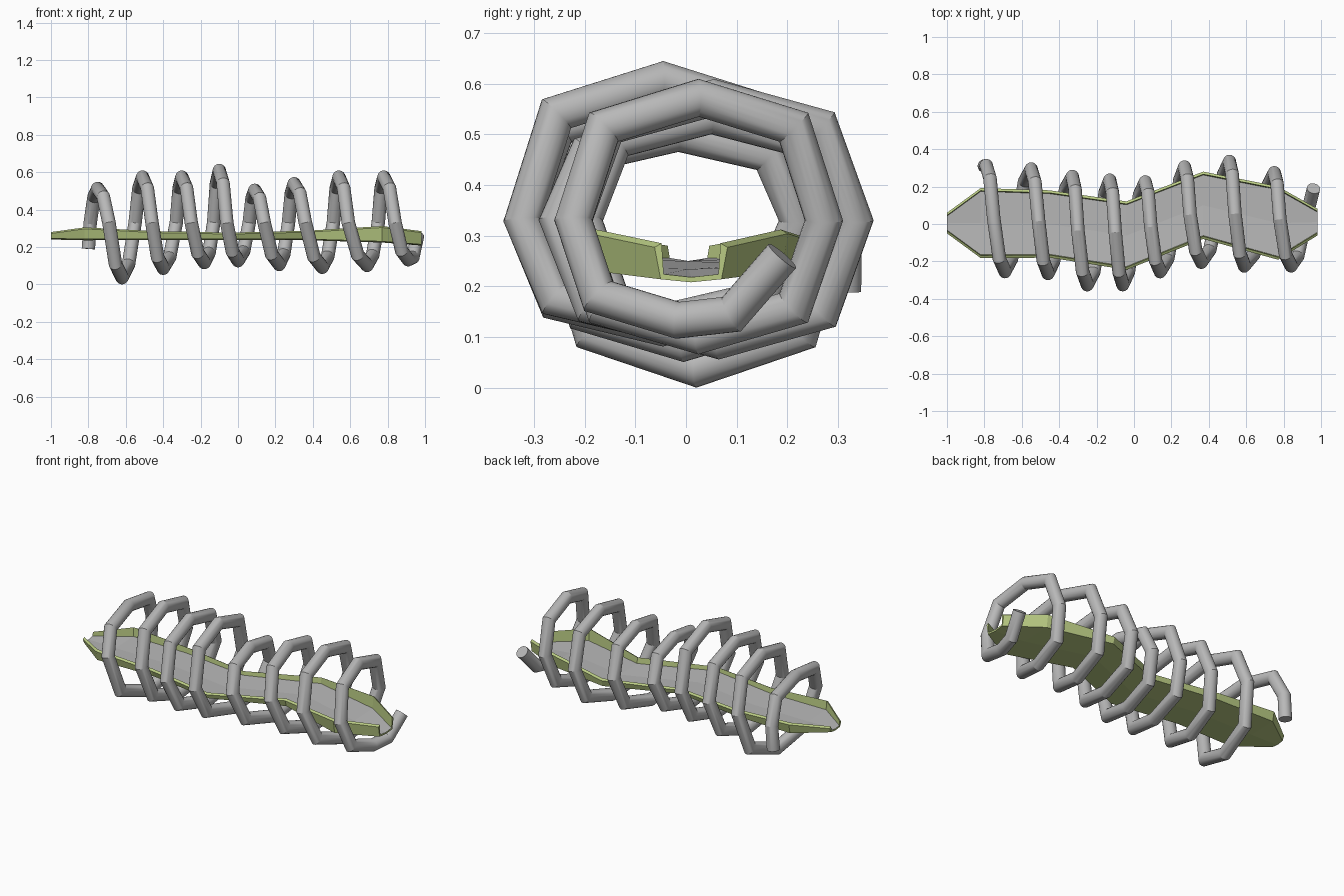
import bpy, bmesh, math
from mathutils import Vector

if "Cube" in bpy.data.objects:
    bpy.data.objects.remove(bpy.data.objects["Cube"])


def material(name, rgb):
    m = bpy.data.materials.new(name)
    m.diffuse_color = (*rgb, 1)
    m.use_nodes = True
    m.node_tree.nodes["Principled BSDF"].inputs["Base Color"].default_value = m.diffuse_color
    return m


GREY = material("neutral grey", (0.48, 0.48, 0.48))
GREEN = material("pale olive green", (0.49, 0.60, 0.23))


def finish(name, bm, mats):
    bmesh.ops.recalc_face_normals(bm, faces=bm.faces[:])
    me = bpy.data.meshes.new(name)
    bm.to_mesh(me)
    bm.free()
    for m in mats:
        me.materials.append(m)
    ob = bpy.data.objects.new(name, me)
    bpy.context.collection.objects.link(ob)
    return ob


def mitred_tube(name, pts, radius, mat, sides=20):
    """Sweep a circle along a polyline with exact mitred corners."""
    bm = bmesh.new()
    d = (pts[1] - pts[0]).normalized()
    u = d.orthogonal().normalized()
    w = d.cross(u)
    angles = [2 * math.pi * k / sides for k in range(sides)]
    ring = [pts[0] + radius * (math.cos(a) * u + math.sin(a) * w) for a in angles]
    rings = [[bm.verts.new(p) for p in ring]]
    for i in range(1, len(pts)):
        d = (pts[i] - pts[i - 1]).normalized()
        nxt = (pts[i + 1] - pts[i]).normalized() if i + 1 < len(pts) else d
        n = (d + nxt).normalized()
        ring = [p + d * ((pts[i] - p).dot(n) / d.dot(n)) for p in ring]
        rings.append([bm.verts.new(p) for p in ring])
    for a, b in zip(rings, rings[1:]):
        for k in range(sides):
            j = (k + 1) % sides
            bm.faces.new((a[k], a[j], b[j], b[k]))
    bm.faces.new(rings[0])
    bm.faces.new(rings[-1])
    ob = finish(name, bm, [mat])
    bpy.context.view_layer.objects.active = ob
    ob.select_set(True)
    bpy.ops.object.shade_smooth_by_angle(angle=math.radians(24))
    ob.select_set(False)


# Coil: one row per turn, as (x, outer reach) at back, top, front and bottom
TURNS = [
    ((-0.79, 0.35), (-0.75, 0.55), (-0.69, -0.29), (-0.62, 0.00)),
    ((-0.55, 0.33), (-0.51, 0.61), (-0.46, -0.30), (-0.40, 0.05)),
    ((-0.33, 0.29), (-0.30, 0.61), (-0.25, -0.36), (-0.18, 0.08)),
    ((-0.13, 0.27), (-0.10, 0.645), (-0.06, -0.36), (0.00, 0.09)),
    ((0.06, 0.26), (0.09, 0.54), (0.14, -0.29), (0.22, 0.07)),
    ((0.27, 0.34), (0.30, 0.575), (0.36, -0.24), (0.45, 0.055)),
    ((0.51, 0.37), (0.54, 0.61), (0.59, -0.26), (0.69, 0.065)),
    ((0.75, 0.31), (0.78, 0.61), (0.84, -0.26), (0.91, 0.095)),
]
R, ZC, BULGE = 0.036, 0.33, 0.76
INSET = (-0.038, -0.038, 0.038, 0.038)
keys = [(x, v + INSET[k]) for row in TURNS for k, (x, v) in enumerate(row)]
keys.append((0.96, 0.19))


def mid_y(i):
    return (keys[i - 1][1] + keys[i + 1][1]) / 2


path = [Vector((-0.80, 0.31, 0.19))]
for i in range(len(keys) - 1):
    x, v = keys[i]
    x2, v2 = keys[i + 1]
    if i % 2 == 0:
        path.append(Vector((x, v, ZC)))
        yc, y, z = mid_y(i + 1), v, v2
    else:
        path.append(Vector((x, mid_y(i), v)))
        yc, y, z = mid_y(i), v2, v
    path.append(Vector(((x + x2) / 2, yc + (y - yc) * BULGE, ZC + (z - ZC) * BULGE)))
path[-1] = Vector((0.935, 0.09, 0.145))
path.append(Vector((0.96, 0.19, 0.26)))
mitred_tube("coil", path, R, GREY)

# Tray: stations of x, centre y, half width, underside z, rim z
STATIONS = [
    (-1.00, 0.005, 0.055, 0.240, 0.280),
    (-0.82, 0.005, 0.187, 0.236, 0.305),
    (-0.45, 0.000, 0.180, 0.237, 0.285),
    (-0.04, -0.062, 0.183, 0.238, 0.277),
    (0.37, 0.100, 0.180, 0.236, 0.287),
    (0.77, 0.005, 0.196, 0.224, 0.312),
    (0.98, 0.010, 0.072, 0.208, 0.285),
]
bm = bmesh.new()
loops = []
for x, yc, w, zb, zt in STATIONS:
    half = [(w - 0.012, zb + 0.006), (w, zt - 0.008), (w - 0.014, zt), (w - 0.018, zb + 0.016)]
    prof = [(0, zb)] + half + [(0, zb + 0.01)] + [(-y, z) for y, z in reversed(half)]
    loops.append([bm.verts.new((x, yc + y, z)) for y, z in prof])
n = len(loops[0])
for a, b in zip(loops, loops[1:]):
    for k in range(n):
        j = (k + 1) % n
        f = bm.faces.new((a[k], a[j], b[j], b[k]))
        f.material_index = 1 if k in (4, 5) else 0   # grey floor, green shell
for end in (loops[0], loops[-1]):
    bm.faces.new(end)
finish("tray", bm, [GREEN, GREY])
